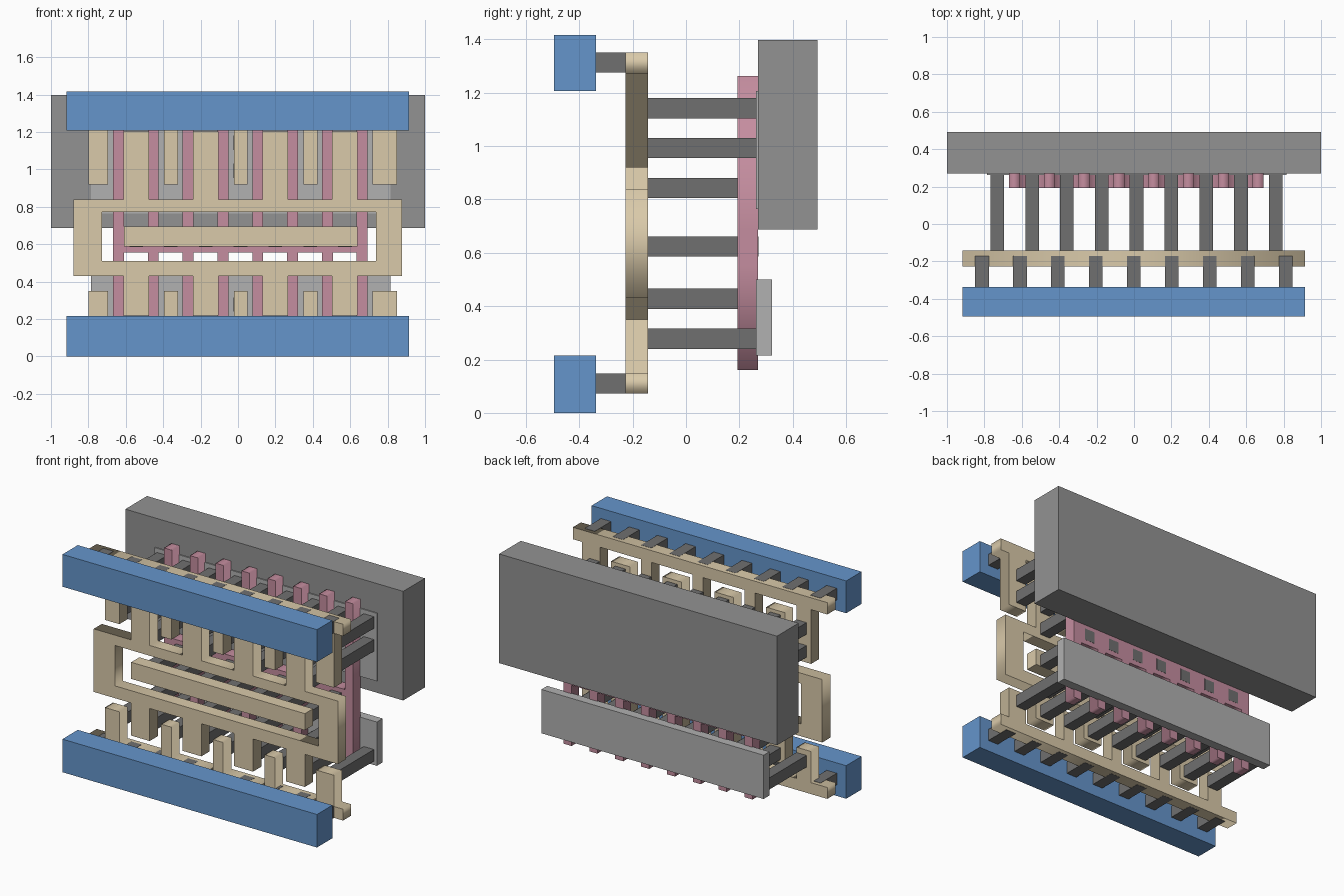
import bpy
from math import pi

if "Cube" in bpy.data.objects:
    bpy.data.objects.remove(bpy.data.objects["Cube"])


def material(name, rgb):
    m = bpy.data.materials.new(name)
    m.diffuse_color = (*rgb, 1)
    m.use_nodes = True
    m.node_tree.nodes["Principled BSDF"].inputs["Base Color"].default_value = m.diffuse_color
    return m


BLUE = material("blue_metal", (0.13, 0.30, 0.60))
TAN = material("tan_metal", (0.70, 0.59, 0.40))
PINK = material("pink_gate", (0.56, 0.27, 0.35))
DARK = material("dark_plug", (0.16, 0.16, 0.16))
MID = material("mid_grey", (0.29, 0.29, 0.29))
LIGHT = material("light_grey", (0.44, 0.44, 0.44))


def box(name, x, y, z, mat):
    """Box from (min, max) ranges."""
    bpy.ops.mesh.primitive_cube_add(size=1, location=[sum(r) / 2 for r in (x, y, z)])
    ob = bpy.context.object
    ob.name = name
    ob.scale = [r[1] - r[0] for r in (x, y, z)]
    bpy.ops.object.transform_apply(location=False, rotation=False, scale=True)
    ob.data.materials.append(mat)
    return ob


def plate(name, loops, y, mat):
    """Flat x-z outline (with optional holes) extruded over the y range."""
    cu = bpy.data.curves.new(name, 'CURVE')
    cu.dimensions, cu.fill_mode = '2D', 'BOTH'
    cu.extrude = (y[1] - y[0]) / 2
    for pts in loops:
        s = cu.splines.new('POLY')
        s.points.add(len(pts) - 1)
        for p, (x, z) in zip(s.points, pts):
            p.co = (x, z, 0, 1)
        s.use_cyclic_u = True
    ob = bpy.data.objects.new(name, cu)
    bpy.context.collection.objects.link(ob)
    ob.location.y = sum(y) / 2
    ob.rotation_euler.x = pi / 2
    cu.materials.append(mat)
    bpy.ops.object.select_all(action='DESELECT')
    ob.select_set(True)
    bpy.context.view_layer.objects.active = ob
    bpy.ops.object.convert(target='MESH')


def teeth(spans, base, tip):
    """Edge running in +x at z=base with square teeth reaching z=tip."""
    pts = []
    for a, b in spans:
        pts += [(a, base), (a, tip), (b, tip), (b, base)]
    return pts


M1 = (-0.227, -0.143)
PITCH = 0.1861
columns = [-0.731 + PITCH * i for i in range(9)]
gates = [-0.639 + PITCH * i for i in range(8)]

# Well and diffusion slabs
box("well", (-1, 1), (0.27, 0.493), (0.687, 1.397), MID)
box("upper_diffusion", (-0.785, 0.815), (0.263, 0.323), (0.765, 1.207), LIGHT)
box("lower_diffusion", (-0.785, 0.815), (0.263, 0.323), (0.215, 0.5), LIGHT)

# Gate fingers joined by a cross bar
spans = [(g - 0.029, g + 0.029) for g in gates]
plate("gates", [teeth(spans, 0.69, 1.263) + teeth(spans, 0.555, 0.16)[::-1]],
      (0.193, 0.27), PINK)

# Power rails with straps
straps = [(-0.80, -0.695), (-0.395, -0.32), (-0.022, 0.052), (0.35, 0.425), (0.72, 0.85)]
for name, base, tip, outer in (("upper", 1.273, 0.92, 1.35), ("lower", 0.147, 0.35, 0.073)):
    plate(name + "_rail_comb",
          [[(-0.917, outer), (-0.917, base)] + teeth(straps, base, tip)
           + [(0.915, base), (0.915, outer)]], M1, TAN)

# Output ring with fingers above and below, and the input bar inside it
fingers = [(c - 0.068, c + 0.068) for c in columns[1::2]]
ring = ([(-0.88, 0.84)] + teeth(fingers, 0.84, 1.203) + [(0.878, 0.84), (0.878, 0.43)]
        + teeth(fingers, 0.43, 0.218)[::-1] + [(-0.88, 0.43)])
hole = [(-0.727, 0.51), (0.738, 0.51), (0.738, 0.773), (-0.727, 0.773)]
plate("output_ring", [ring, hole], M1, TAN)
box("input_bar", (-0.61, 0.64), M1, (0.587, 0.695), TAN)


# Contact plugs from the tan metal to the diffusion and gates
def plug(name, x, y, z):
    box(name, (x - 0.0365, x + 0.0365), y, (z, z + 0.076), DARK)


for i, c in enumerate(columns):
    levels = [1.104, 0.955, 0.24] + ([0.805, 0.39] if i % 2 else [])
    for z in levels:
        plug("diffusion_contact", c, (-0.145, 0.266), z)
    if 0 < i < 8:
        plug("gate_contact", c, (-0.145, 0.271), 0.586)

# Blue supply bars and their plugs
for name, z, zp in (("upper", (1.207, 1.417), 1.275), ("lower", (0, 0.215), 0.072)):
    box(name + "_supply_bar", (-0.917, 0.915), (-0.495, -0.337), z, BLUE)
    for i in range(9):
        plug(name + "_supply_plug", -0.813 + 0.2031 * i, (-0.338, -0.17), zp)
